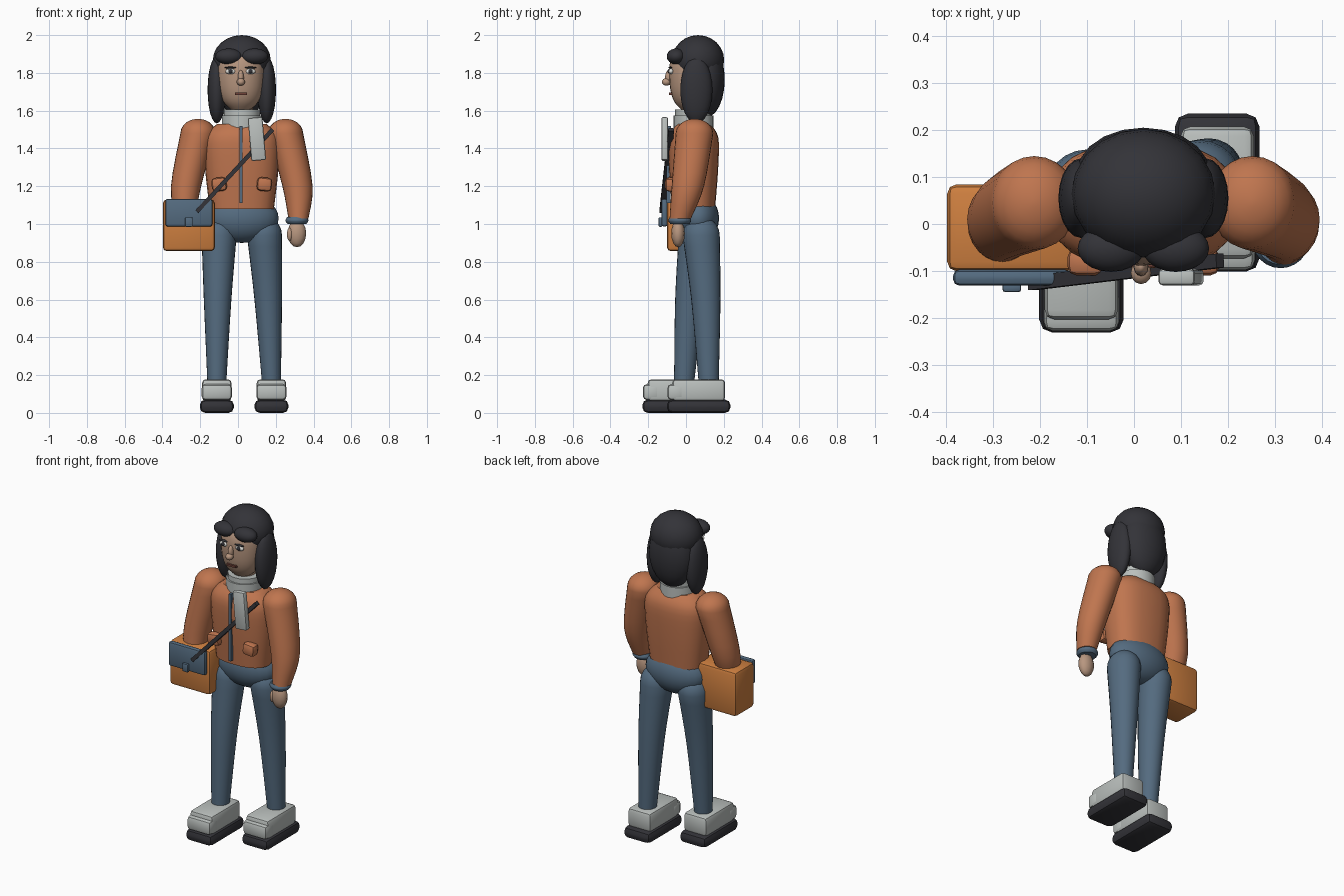
import bpy, bmesh, math
from mathutils import Matrix, Vector

if "Cube" in bpy.data.objects:
    bpy.data.objects.remove(bpy.data.objects["Cube"])


def material(name, *rgb):
    linear = [((c + .055) / 1.055) ** 2.4 for c in rgb] + [1]
    m = bpy.data.materials.new(name)
    m.use_nodes = True
    m.diffuse_color = linear
    m.node_tree.nodes["Principled BSDF"].inputs["Base Color"].default_value = linear
    return m


DARK = material("charcoal", .2, .2, .22)
SKIN = material("skin", .72, .59, .5)
RUST = material("rust_jacket", .75, .46, .31)
BLUE = material("denim_blue", .33, .42, .5)
GREY = material("light_grey", .73, .75, .74)
TAN = material("tan_leather", .81, .5, .25)
WHITE = material("eye_white", .87, .87, .85)
LIP = material("lip_brown", .44, .26, .22)

MID = .02  # the body's own mirror line in x
SIDES = (("left", 1), ("right", -1))


def finish(bm, name, mat, angle=40):
    bmesh.ops.recalc_face_normals(bm, faces=bm.faces)
    mesh = bpy.data.meshes.new(name)
    bm.to_mesh(mesh)
    bm.free()
    mesh.materials.append(mat)
    mesh.shade_smooth()
    mesh.set_sharp_from_angle(angle=math.radians(angle))
    bpy.context.collection.objects.link(bpy.data.objects.new(name, mesh))


def smooth_path(keys, steps=4):
    """Curve through the keys, each holding x, y, z and radius."""
    keys = [Vector(k) for k in keys]
    last = len(keys) - 1
    path = []
    for i in range(last):
        a, b = keys[i], keys[i + 1]
        leave = (b - keys[max(i - 1, 0)]) / 2
        arrive = (keys[min(i + 2, last)] - a) / 2
        for step in range(steps):
            t = step / steps
            bend = 3 * (b - a) - 2 * leave - arrive
            twist = 2 * (a - b) + leave + arrive
            path.append(a + leave * t + bend * t * t + twist * t ** 3)
    return path + [keys[-1]]


def tube(name, mat, keys, depth=1, dome=0, power=2, sides=24):
    """Upright tube of level ovals; dome rounds off its top by that height."""
    rings = smooth_path(keys)
    x, y, z, r = rings[-1]
    if dome:
        for step in range(1, 6):
            a = math.pi / 2 * step / 5.3
            rings.append(Vector((x, y, z + dome * math.sin(a), r * math.cos(a))))
    bm = bmesh.new()
    rows = []
    for x, y, z, r in rings:
        row = []
        for i in range(sides):
            c, s = math.cos(math.tau * i / sides), math.sin(math.tau * i / sides)
            dx = math.copysign(abs(c) ** (2 / power), c)
            dy = math.copysign(abs(s) ** (2 / power), s)
            row.append(bm.verts.new((x + r * dx, y + r * depth * dy, z)))
        rows.append(row)
    for low, high in zip(rows, rows[1:]):
        for i in range(sides):
            bm.faces.new((low[i - 1], low[i], high[i], high[i - 1]))
    bm.faces.new(rows[0])
    bm.faces.new(rows[-1])
    finish(bm, name, mat)


def upright(levels, x=MID, y=.04):
    return [(x, y, z, r) for z, r in levels]


def box(name, mat, centre, size, bevel=.02, tilt=0):
    bm = bmesh.new()
    bmesh.ops.create_cube(bm, size=1)
    bmesh.ops.scale(bm, vec=size, verts=bm.verts)
    bmesh.ops.bevel(bm, geom=bm.edges[:], offset=bevel, segments=2,
                    profile=.5, affect='EDGES')
    place = Matrix.Translation(centre) @ Matrix.Rotation(math.radians(tilt), 4, 'Y')
    bmesh.ops.transform(bm, matrix=place, verts=bm.verts)
    finish(bm, name, mat, angle=30)


def ball(name, mat, centre, radii, detail=20):
    bm = bmesh.new()
    bmesh.ops.create_uvsphere(bm, u_segments=detail, v_segments=detail // 2 + 2, radius=1)
    bmesh.ops.scale(bm, vec=radii, verts=bm.verts)
    bmesh.ops.translate(bm, vec=centre, verts=bm.verts)
    finish(bm, name, mat)


def bar(name, mat, start, end, width, depth):
    start, end = Vector(start), Vector(end)
    along = (end - start).normalized()
    side = along.cross(Vector((0, 1, 0))).normalized()
    turn = Matrix((side, along.cross(side), along)).transposed().to_4x4()
    bm = bmesh.new()
    bmesh.ops.create_cube(bm, size=1)
    bmesh.ops.scale(bm, vec=(width, depth, (end - start).length), verts=bm.verts)
    place = Matrix.Translation((start + end) / 2) @ turn
    bmesh.ops.transform(bm, matrix=place, verts=bm.verts)
    finish(bm, name, mat)


# Legs and shoes in a walking stance: hip, knee and ankle of each side
STANCE = {"left": ((.14, .08), (.16, .105), (.177, .12)),
          "right": ((-.1, .06), (-.108, .02), (-.112, -.01))}
for side, (hip, knee, ankle) in STANCE.items():
    tube(side + "_leg", BLUE,
         [(*ankle, .16, .05), (*knee, .6, .073), (*hip, .94, .093)], depth=1.06, dome=.1)
    x, y = ankle[0], ankle[1] - .053
    box(side + "_sole", DARK, (x, y, .035), (.18, .336, .07), bevel=.028)
    box(side + "_shoe_upper", GREY, (x, y, .12), (.156, .28, .116))
    box(side + "_toe_cap", GREY, (x, y - .12, .11), (.16, .09, .084))
ball("hips", BLUE, (MID, .065, 1.03), (.195, .11, .13), detail=24)

# Jacket body
tube("jacket", RUST, upright([(1.08, .17), (1.3, .195), (1.46, .195), (1.53, .13)]),
     depth=.67, power=2.5)

# Sleeves with rounded shoulders, and jacket pockets
for side, s in SIDES:
    tube(side + "_sleeve", RUST,
         [(MID + s * .3, -.03, 1.03, .053), (MID + s * .295, .01, 1.2, .08),
          (MID + s * .232, .045, 1.48, .093)], depth=1.07, dome=.077)
    box(side + "_pocket", RUST, (MID + s * .12, -.08, 1.21), (.08, .06, .073), tilt=s * 6)
bar("zip", BLUE, (.015, -.092, 1.11), (.015, -.09, 1.52), .016, .022)

# Left cuff and hand
tube("left_cuff", BLUE, upright([(1, .05), (1.018, .061), (1.036, .053)], x=.312, y=-.033))
ball("left_hand", SKIN, (.312, -.042, .95), (.049, .036, .073), detail=12)
ball("left_thumb", SKIN, (.274, -.055, .945), (.016, .018, .036), detail=10)

# Collar and neck
tube("collar", GREY, upright([(1.49, .106), (1.575, .106)]))
tube("collar_rim", GREY, upright([(1.49, .097), (1.605, .097)]))
tube("neck", SKIN, upright([(1.5, .06), (1.68, .06)]))

# Head and face
tube("head", SKIN, upright([(1.6, .045), (1.65, .095), (1.73, .12), (1.85, .12), (1.92, .08)],
                           x=.015, y=.02), depth=.88)
ball("nose_bridge", SKIN, (.015, -.091, 1.775), (.016, .02, .04), detail=12)
ball("nose_tip", SKIN, (.015, -.104, 1.752), (.022, .024, .02), detail=12)
bar("mouth", LIP, (-.016, -.08, 1.69), (.047, -.08, 1.69), .012, .022)
for side, s in SIDES:
    x = .013 + s * .053
    ball(side + "_eye", WHITE, (x, -.079, 1.808), (.028, .014, .015), detail=14)
    ball(side + "_pupil", DARK, (x, -.09, 1.809), (.012, .008, .012), detail=12)
    ball(side + "_brow", DARK, (x, -.083, 1.828), (.032, .01, .005), detail=12)

# Hair: crown, back, side locks and fringe
ball("hair_crown", DARK, (MID, .064, 1.868), (.153, .138, .132))
ball("hair_back", DARK, (MID, .108, 1.765), (.142, .097, .2))
for side, s in SIDES:
    ball(side + "_hair_lock", DARK, (MID + s * .132, .055, 1.71), (.049, .085, .177))
    ball(side + "_fringe", DARK, (MID + s * .069, -.052, 1.887), (.071, .05, .042))

# Satchel with flap, clasp and shoulder strap
box("satchel", TAN, (-.26, -.008, .993), (.275, .185, .273))
box("satchel_flap", BLUE, (-.26, -.114, 1.06), (.25, .034, .147), bevel=.013)
box("satchel_clasp", BLUE, (-.26, -.135, 1.01), (.04, .02, .05), bevel=.006)
bar("strap", DARK, (-.218, -.126, 1.065), (.183, -.078, 1.5), .022, .03)

# Handheld device clipped to the chest
box("chest_device", GREY, (.1, -.113, 1.45), (.078, .035, .228), bevel=.009, tilt=-5)
